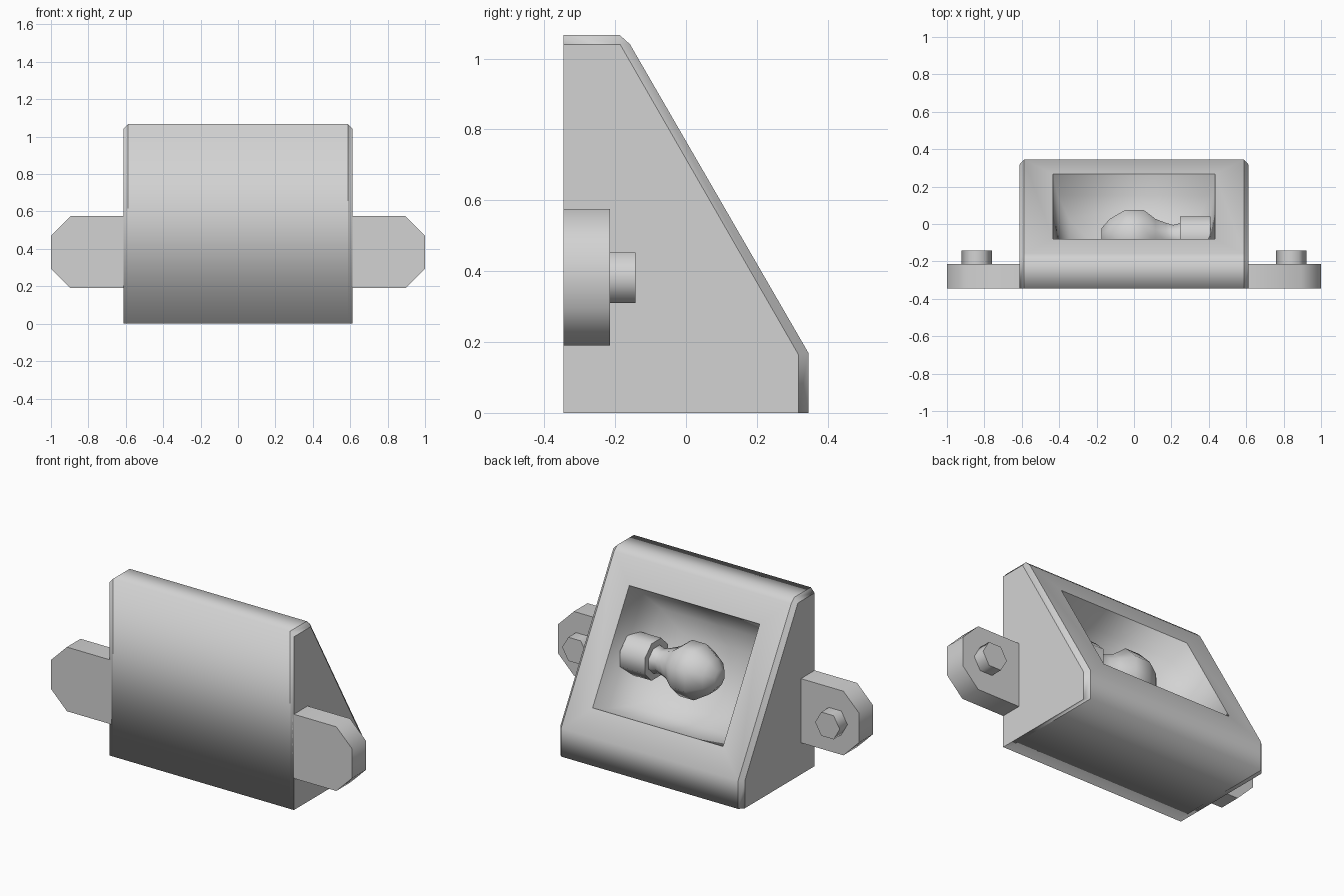
import bpy, bmesh, math
from mathutils import Vector, Matrix

if "Cube" in bpy.data.objects:
    bpy.data.objects.remove(bpy.data.objects["Cube"], do_unlink=True)

COLOR = (0.65, 0.65, 0.65, 1)
grey = bpy.data.materials.new("plain grey")
grey.use_nodes = True
grey.diffuse_color = COLOR
next(n for n in grey.node_tree.nodes
     if n.type == 'BSDF_PRINCIPLED').inputs["Base Color"].default_value = COLOR


def add_object(name, bm, angle=None):
    bmesh.ops.recalc_face_normals(bm, faces=bm.faces)
    mesh = bpy.data.meshes.new(name)
    bm.to_mesh(mesh)
    bm.free()
    mesh.materials.append(grey)
    obj = bpy.data.objects.new(name, mesh)
    bpy.context.collection.objects.link(obj)
    if angle:
        bpy.ops.object.select_all(action='DESELECT')
        obj.select_set(True)
        bpy.context.view_layer.objects.active = obj
        bpy.ops.object.shade_smooth_by_angle(angle=math.radians(angle))
    return obj


def loft(rings, cap_start=True, cap_end=True):
    """Skin a list of rings that share the same point count."""
    bm = bmesh.new()
    loops = [[bm.verts.new(p) for p in ring] for ring in rings]
    n = len(loops[0])
    for a, b in zip(loops, loops[1:]):
        for i in range(n):
            j = (i + 1) % n
            bm.faces.new((a[i], a[j], b[j], b[i]))
    if cap_start:
        bm.faces.new(loops[0][::-1])
    if cap_end:
        bm.faces.new(loops[-1])
    return bm


def lathe_x(profile, sides, centre):
    """Rings round an axis along x, from (x, radius) pairs."""
    rings = []
    for x, r in profile:
        angles = [2 * math.pi * (k + 0.5) / sides for k in range(sides)]
        rings.append([(x, centre[0] + r * math.cos(a), centre[1] + r * math.sin(a))
                      for a in angles])
    return loft(rings)


# Wedge housing: side outline and slightly larger body outline (y, z)
side = [(-.345, 0), (-.345, 1.04), (-.186, 1.04), (-.186, 1.04), (.317, .165), (.317, 0)]
body = [(-.345, 0), (-.345, 1.067), (-.188, 1.067), (-.158, 1.04), (.345, .17), (.345, 0)]
sections = [(-.613, side), (-.588, body), (.588, body), (.613, side)]
bm = loft([[(x, y, z) for y, z in outline] for x, outline in sections])
bmesh.ops.remove_doubles(bm, verts=bm.verts, dist=1e-5)
bmesh.ops.recalc_face_normals(bm, faces=bm.faces)

# Window opening in the sloping face
slope = Vector((0, body[4][0] - body[3][0], body[4][1] - body[3][1])).normalized()
normal = Vector((0, -slope.z, slope.y))
panel = max((f for f in bm.faces if f.normal.dot(normal) > .99), key=lambda f: f.calc_area())
bmesh.ops.inset_region(bm, faces=[panel], thickness=.155, use_even_offset=True)
opening = [v.co.copy() for v in panel.verts]
bmesh.ops.delete(bm, geom=[panel], context='FACES_ONLY')

# Lengthwise edges roll smoothly, the end outlines stay crisp
for f in bm.faces:
    f.smooth = True
for e in bm.edges:
    a, b = e.verts
    e.smooth = abs(a.co.x - b.co.x) > 1e-4
add_object("housing", bm)

# Bowl-shaped reflector behind the window
middle = sum(opening, Vector()) / 4
steps = [(0, 1), (.12, .94), (.24, .8), (.33, .52), (.37, .22)]
bm = loft([[middle + (p - middle) * s - normal * d for p in opening] for d, s in steps],
          cap_start=False)
reflector = add_object("reflector", bm)
bm = bmesh.new()
bm.from_mesh(reflector.data)
for f in bm.faces:
    f.smooth = True
    if f.normal.dot(middle - f.calc_center_median()) < 0:
        f.normal_flip()
bm.to_mesh(reflector.data)
bm.free()

# Bulb and socket lying sideways inside the reflector
lamp = (-.07, .517)
add_object("bulb", lathe_x([(-.175, .05), (-.13, .105), (-.045, .158), (.05, .158),
                            (.115, .105), (.17, .082), (.21, .07), (.26, .085)], 8, lamp), 70)
add_object("bulb_socket", lathe_x([(.245, .12), (.41, .12)], 8, lamp), 50)

# Mounting ears with hexagonal bolts on both sides
for label, s in (("left", 1), ("right", -1)):
    ear = [(.6, .19), (.895, .19), (1, .295), (1, .47), (.895, .575), (.6, .575)]
    add_object(label + "_ear",
               loft([[(s * x, y, z) for x, z in ear] for y in (-.345, -.215)]), 50)
    hexagon = [(.84 + .082 * math.cos(k * math.pi / 3), .381 + .082 * math.sin(k * math.pi / 3))
               for k in range(6)]
    add_object(label + "_bolt",
               loft([[(s * x, y, z) for x, z in hexagon] for y in (-.22, -.142)]), 65)
